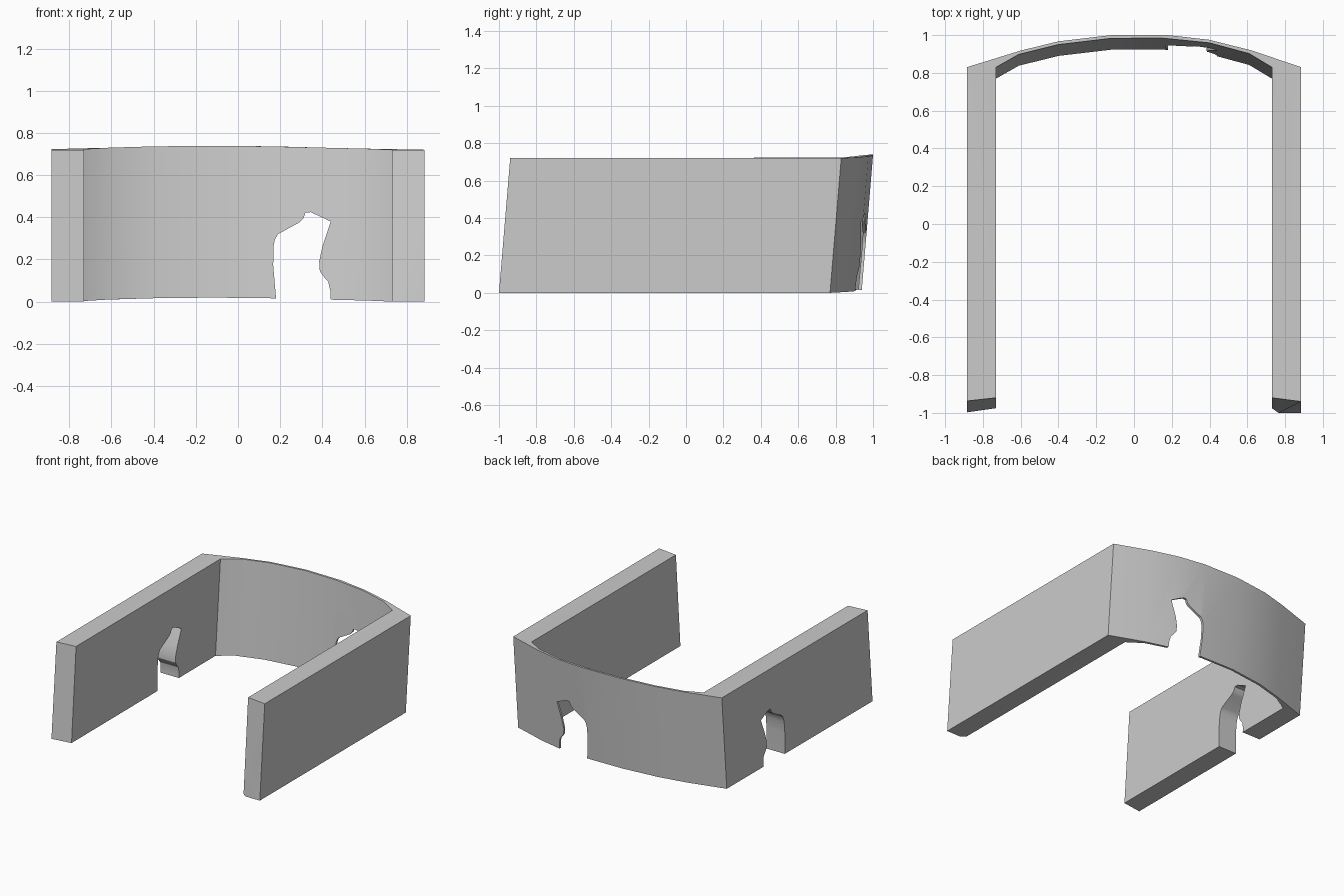
import bpy, bmesh

if "Cube" in bpy.data.objects:
    bpy.data.objects.remove(bpy.data.objects["Cube"])

HEIGHT, LEAN = 0.72, 0.06

# Stations along the U: (outer x, y), (inner x, y) at floor level, and lift in z
STATIONS = [
    ((-0.885, -0.997), (-0.73, -0.975), 0.0),
    ((-0.885, 0.77), (-0.73, 0.77), 0.003),
    ((-0.60, 0.858), (-0.61, 0.838), 0.010),
    ((-0.40, 0.907), (-0.40, 0.890), 0.016),
    ((-0.12, 0.940), (-0.12, 0.923), 0.019),
    ((0.18, 0.940), (0.15, 0.924), 0.016),
    ((0.40, 0.915), (0.40, 0.899), 0.010),
    ((0.62, 0.860), (0.61, 0.842), 0.005),
    ((0.885, 0.77), (0.73, 0.77), 0.0),
    ((0.885, -1.0), (0.73, -0.975), 0.0),
]
# Ragged doorway outline (across, height)
DOOR = [(0.18, -0.1), (0.18, 0.02), (0.167, 0.17), (0.168, 0.26), (0.175, 0.295),
        (0.19, 0.32), (0.29, 0.375), (0.31, 0.395), (0.32, 0.422), (0.345, 0.424),
        (0.44, 0.38), (0.40, 0.26), (0.385, 0.19), (0.388, 0.145), (0.405, 0.12),
        (0.428, 0.095), (0.438, 0.05), (0.44, 0.01), (0.44, -0.1)]


def finish(bm, name):
    bmesh.ops.recalc_face_normals(bm, faces=bm.faces)
    mesh = bpy.data.meshes.new(name)
    bm.to_mesh(mesh)
    bm.free()
    ob = bpy.data.objects.new(name, mesh)
    bpy.context.collection.objects.link(ob)
    return ob


def cutter(name, place, a, b):
    """Prism of the door outline between depths a and b."""
    bm = bmesh.new()
    face = bm.faces.new([bm.verts.new(place(u, z, a)) for u, z in DOOR])
    far = [bm.verts.new(place(u, z, b)) for u, z in DOOR]
    near = list(face.verts)
    bm.faces.new(far)
    for i in range(len(near)):
        j = (i + 1) % len(near)
        bm.faces.new((near[i], near[j], far[j], far[i]))
    ob = finish(bm, name)
    ob.hide_render = True
    ob.hide_viewport = False
    return ob


# Leaning U-shaped wall, lofted through the stations
bm = bmesh.new()
rings = []
for (ox, oy), (ix, iy), lift in STATIONS:
    rings.append([bm.verts.new(p) for p in (
        (ox, oy, lift), (ix, iy, lift),
        (ix, iy + LEAN, lift + HEIGHT), (ox, oy + LEAN, lift + HEIGHT))])
rings[-1][3].co.y = -0.94
rings[-1][2].co.y = -0.92
rings[0][2].co.y = -0.92
toe = bm.verts.new((0.765, -1.0, 0.0))     # chipped toe of the right wall end
for k, (r, s) in enumerate(zip(rings, rings[1:])):
    for i in range(4):
        j = (i + 1) % 4
        extra = [toe] if (k == len(rings) - 2 and i == 0) else []
        bm.faces.new([r[i], r[j], s[j]] + extra + [s[i]])
bm.faces.new(rings[0])
e = rings[-1]
bm.faces.new((e[1], toe, e[3], e[2]))
bm.faces.new((toe, e[0], e[3]))
wall = finish(bm, "wall")

# Doorways through the back wall and the left wall
cutters = [
    cutter("back_door_cutter", lambda u, z, d: (u, d, z), 0.8, 1.1),
    cutter("left_door_cutter",
           lambda u, z, d: (d, u - 0.115 + LEAN * z / HEIGHT, z - 0.01), -1.0, -0.6),
]
bpy.context.view_layer.objects.active = wall
for c in cutters:
    mod = wall.modifiers.new(c.name, 'BOOLEAN')
    mod.operation = 'DIFFERENCE'
    mod.solver = 'EXACT'
    mod.object = c
    bpy.ops.object.modifier_apply(modifier=mod.name)
for c in cutters:
    bpy.data.objects.remove(c)

# Smooth the curve, keep corners crisp
bpy.ops.object.select_all(action='DESELECT')
wall.select_set(True)
bpy.ops.object.shade_smooth_by_angle(angle=0.5)
